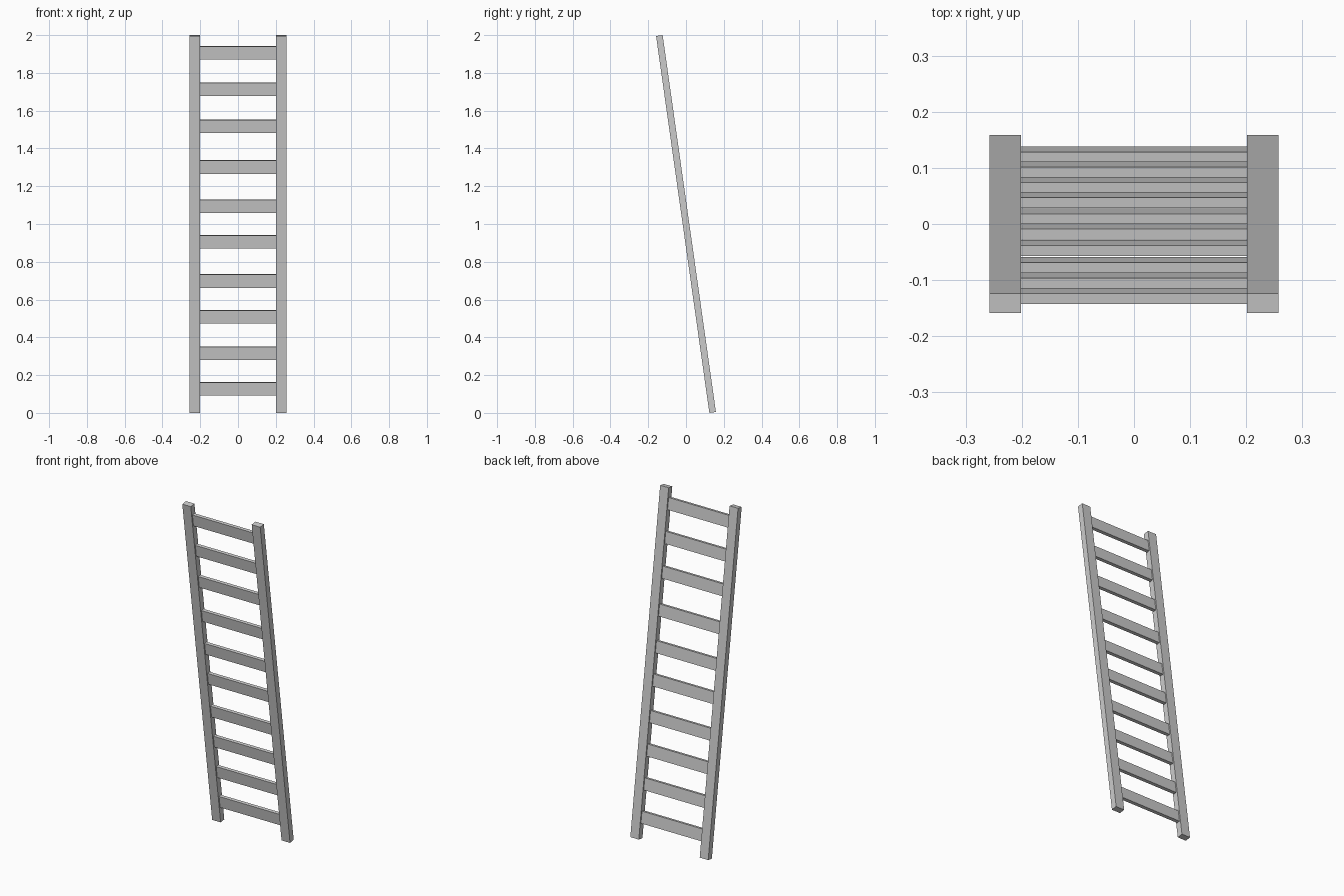
import bpy, math
from mathutils import Matrix

if "Cube" in bpy.data.objects:
    bpy.data.objects.remove(bpy.data.objects["Cube"])

# Whole ladder leans towards the front (-y) at the top
LEAN = math.atan(0.282 / 1.995)
LENGTH = 2.015
TILT = Matrix.Rotation(LEAN, 4, 'X')


def leaning_box(name, x, along, size):
    """Box placed at x and at a distance along the leaning axis."""
    bpy.ops.mesh.primitive_cube_add(size=1)
    ob = bpy.context.object
    ob.name = name
    ob.matrix_world = (Matrix.Translation((0, 0, 1)) @ TILT
                       @ Matrix.Translation((x, 0, along))
                       @ Matrix.Diagonal((*size, 1)))
    return ob


# Side rails
for side, s in (("left", -1), ("right", 1)):
    leaning_box(side + "_rail", s * 0.2295, 0, (0.056, 0.035, LENGTH))

# Slightly uneven flat rungs, by height of their centres
rung_heights = [0.127, 0.316, 0.508, 0.698, 0.905,
                1.094, 1.302, 1.517, 1.714, 1.906]
for i, z in enumerate(rung_heights):
    leaning_box(f"rung_{i + 1}", 0, (z - 1) / math.cos(LEAN), (0.403, 0.019, 0.07))
